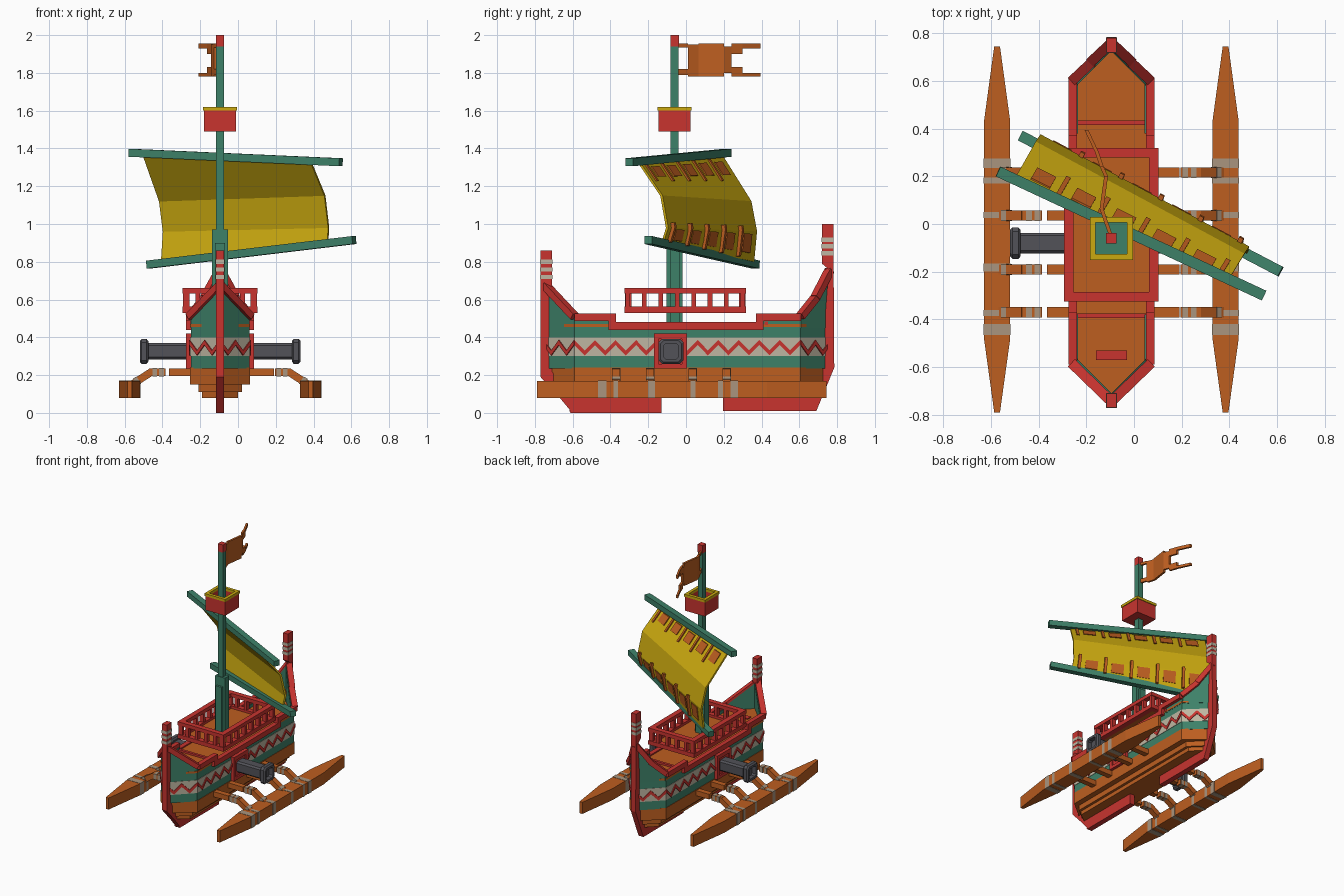
import bpy, bmesh, math
from mathutils import Vector as V

if "Cube" in bpy.data.objects:
    bpy.data.objects.remove(bpy.data.objects["Cube"])

C = -0.095  # hull centreline


def mat(name, *rgb):
    m = bpy.data.materials.new(name)
    m.diffuse_color = (*rgb, 1)
    m.use_nodes = True
    m.node_tree.nodes["Principled BSDF"].inputs["Base Color"].default_value = m.diffuse_color
    return m


RED = mat("red paint", 0.58, 0.034, 0.028)
TEAL = mat("teal paint", 0.048, 0.22, 0.14)
WOOD = mat("orange wood", 0.51, 0.112, 0.0144)
YELLOW = mat("yellow cloth", 0.60, 0.40, 0.005)
CREAM = mat("cream paint", 0.52, 0.47, 0.36)
ROPE = mat("rope binding", 0.40, 0.30, 0.21)
IRON = mat("grey iron", 0.085, 0.085, 0.098)


def build(name, verts, faces, m):
    me = bpy.data.meshes.new(name)
    me.from_pydata([tuple(v) for v in verts], [], faces)
    bm = bmesh.new()
    bm.from_mesh(me)
    bmesh.ops.recalc_face_normals(bm, faces=bm.faces)
    bm.to_mesh(me)
    bm.free()
    me.materials.append(m)
    o = bpy.data.objects.new(name, me)
    bpy.context.collection.objects.link(o)
    return o


def loft(name, a, b, m):
    """Solid between two matching loops of points."""
    n = len(a)
    sides = [(i, (i + 1) % n, n + (i + 1) % n, n + i) for i in range(n)]
    return build(name, a + b, sides + [tuple(range(n)), tuple(range(n, 2 * n))], m)


def plan(name, pts, z0, z1, m):
    return loft(name, [V((x, y, z0)) for x, y in pts], [V((x, y, z1)) for x, y in pts], m)


def side(name, pts, x0, x1, m):
    return loft(name, [V((x0, y, z)) for y, z in pts], [V((x1, y, z)) for y, z in pts], m)


def box(name, x0, x1, y0, y1, z0, z1, m):
    return plan(name, [(x0, y0), (x1, y0), (x1, y1), (x0, y1)], z0, z1, m)


def beam(name, a, b, w, h, m):
    a, b = V(a), V(b)
    s = (b - a).cross(V((0, 0, 1))).normalized() * w / 2
    t = s.cross(b - a).normalized() * h / 2
    ring = [s + t, s - t, -s - t, t - s]
    return loft(name, [a + r for r in ring], [b + r for r in ring], m)


def outline(h, bow=-0.745, stern=0.755, b=-0.59, s=0.605):
    return [(C - h, b), (C, bow), (C + h, b), (C + h, s), (C, stern), (C - h, s)]


# hull layers
plan("hull_bottom", outline(0.095, -0.66, 0.70), 0.08, 0.12, WOOD)
plan("hull_lower_plank", outline(0.115, -0.68, 0.72), 0.11, 0.16, WOOD)
plan("hull_upper_plank", outline(0.158, -0.72, 0.745), 0.15, 0.24, WOOD)
plan("hull_side", outline(0.155), 0.235, 0.455, TEAL)
plan("hull_painted_band", outline(0.158, -0.749, 0.759), 0.30, 0.40, CREAM)
plan("deck", outline(0.158, -0.74, 0.75), 0.455, 0.47, WOOD)

# zigzag plates around the hull
ol = outline(0.159, -0.751, 0.761)
for i in range(6):
    p, q = V((*ol[i], 0)), V((*ol[(i + 1) % 6], 0))
    d = (q - p).normalized()
    out = V((d.y, -d.x, 0)) * 0.006
    n = max(2, round((q - p).length / 0.055))
    step = (q - p) / n
    for k in range(n):
        za, zb = (0.315, 0.37) if k % 2 else (0.37, 0.315)
        a, b = p + step * k, p + step * (k + 1)
        up = V((0, 0, 0.022))
        quad = [a + V((0, 0, za)) - up * .5, b + V((0, 0, zb)) - up * .5,
                b + V((0, 0, zb)) + up * .7, a + V((0, 0, za)) + up * .7]
        loft("zigzag", quad, [v + out for v in quad], RED)

# gunwales, sloping bow and stern walls, gun ports, cannons, outriggers
for s in (-1, 1):
    def X(d):
        return C + s * d

    box("middle_gunwale", X(0.145), X(0.18), -0.40, 0.40, 0.44, 0.48, RED)
    for a, b in ((-0.59, -0.38), (0.38, 0.61)):
        box("raised_side", X(0.14), X(0.156), a, b, 0.45, 0.495, TEAL)
        box("raised_gunwale", X(0.145), X(0.18), a, b, 0.487, 0.525, RED)
    for y in (-0.39, 0.39):
        box("gunwale_step", X(0.145), X(0.18), y - 0.02, y + 0.02, 0.44, 0.525, RED)
    bow = [(0.155, -0.59, 0.50), (0.0, -0.745, 0.665)]
    stern = [(0.155, 0.605, 0.50), (0.075, 0.685, 0.60), (0.0, 0.76, 0.745)]
    for path in (bow, stern):
        inward = 0.035 if path is bow else -0.035
        for (d0, y0, z0), (d1, y1, z1) in zip(path, path[1:]):
            lo = [V((X(d0), y0, .45)), V((X(d1), y1, .45)), V((X(d1), y1, z1)), V((X(d0), y0, z0))]
            loft("end_wall", lo, [v + V((0, inward, 0)) for v in lo], TEAL)
            beam("end_rail", (X(d0 + .005), y0, z0 + .01), (X(d1), y1, z1 + .01), 0.042, 0.036, RED)

    # gun port frame: four bars around a dark plate
    for y0, y1, z0, z1 in ((-.17, .005, .235, .26), (-.17, .005, .39, .42),
                           (-.17, -.145, .235, .42), (-.02, .005, .235, .42)):
        box("gun_port_frame", X(0.15), X(0.18), y0, y1, z0, z1, RED)
    box("gun_port", X(0.15), X(0.17), -.15, -.015, .255, .395, RED)

    def ring(d, r):
        c = r * 0.72
        return [V((X(d), -0.08 + a, 0.326 + b)) for a, b in
                ((r, c), (c, r), (-c, r), (-r, c), (-r, -c), (-c, -r), (c, -r), (r, -c))]
    loft("cannon_barrel", ring(0.15, 0.043), ring(0.39, 0.043), IRON)
    rs = ring(0.38, .055) + ring(.39, .066) + ring(.415, .066) + ring(.425, .056) + ring(.425, .04) + ring(.385, .04)
    fs = [(8 * k + i, 8 * k + (i + 1) % 8, 8 * k + 8 + (i + 1) % 8, 8 * k + 8 + i)
          for k in range(5) for i in range(8)]
    build("cannon_muzzle", rs, fs + [tuple(range(8)), tuple(range(40, 48))], IRON)

    # outrigger float with bindings
    f = X(0.479)
    plan("outrigger_float", [(f - .012, -.79), (f + .012, -.79), (f + .055, -.48), (f + .055, .43),
                             (f + .012, .745), (f - .012, .745), (f - .055, .43), (f - .055, -.48)],
         0.08, 0.17, WOOD)
    for y0, y1 in ((.17, .195), (.235, .275), (.025, .05), (-.20, -.165), (-.385, -.36), (-.465, -.42)):
        box("float_binding", f - .057, f + .057, y0, y1, .078, .172, ROPE)
    for y in (0.215, 0.035, -0.19, -0.37):
        gap = 0.27 if s < 0 else 0.285
        beam("arm_inner", (X(0.10), y, .215), (X(gap), y, .215), .042, .04, WOOD)
        beam("arm_middle", (X(0.29), y, .215), (X(0.375), y, .215), .042, .04, WOOD)
        beam("arm_outer", (X(0.365), y, .216), (X(0.475), y, .145), .042, .04, WOOD)
        for d in (0.31, 0.345):
            box("arm_binding", X(d - .012), X(d + .012), y - .0225, y + .0225, .193, .237, ROPE)
        beam("arm_end_binding", (X(0.43), y, .174), (X(0.45), y, .161), .046, .046, ROPE)

# stem, stern post and keels
side("bow_stem_and_keel", [(-.77, .86), (-.71, .86), (-.71, .22), (-.62, .08), (-.13, .08),
                           (-.13, .01), (-.61, .01), (-.66, .07), (-.77, .19)], C - .021, C + .021, RED)
side("stern_post_and_keel", [(.72, 1), (.78, 1), (.785, .24), (.74, .13), (.69, .01), (.195, .01), (.195, .08),
                             (.64, .08), (.70, .24), (.74, .55), (.755, .76), (.72, .79)], C - .021, C + .021, RED)
side("keel_shoe", [(-.61, 0), (-.13, 0), (-.13, .012), (-.62, .012)], C - .021, C + .021, RED)
for y, zs in ((-.74, (.72, .76, .80)), (.75, (.845, .882, .917))):
    for z in zs:
        box("post_stripe", C - .023, C + .023, y - .032, y + .032, z - .011, z + .011, CREAM)

# deck fittings
for y in (-.385, .425):
    box("deck_crossbar", C - .16, C + .16, y - .01, y + .01, .465, .485, RED)
box("deck_hatch", C - .065, C + .065, -.57, -.53, .465, .478, RED)

# raised platform with open railing
x0, x1, y0, y1 = C - .198, C + .198, -.325, .318
box("platform_floor", x0 + .02, x1 - .02, y0 + .02, y1 - .02, .53, .543, WOOD)
for z0, z1 in ((.53, .562), (.632, .66)):
    for a in (x0, x1 - .04):
        box("railing_long_bar", a, a + .04, y0, y1, z0, z1, RED)
    for b in (y0, y1 - .04):
        box("railing_cross_bar", x0, x1, b, b + .04, z0, z1, RED)
for i in range(8):
    y = y0 + .017 + i * (y1 - y0 - .034) / 7
    for a in (x0 + .003, x1 - .037):
        box("railing_post", a, a + .034, y - .012, y + .012, .555, .64, RED)
for i in range(1, 5):
    x = x0 + i * (x1 - x0) / 5
    for b in (y0 + .003, y1 - .037):
        box("railing_end_post", x - .012, x + .012, b, b + .034, .555, .64, RED)

# mast and lookout
M = -0.06
box("mast", C - .021, C + .021, M - .021, M + .021, .45, 1.94, TEAL)
box("mast_cap", C - .022, C + .022, M - .022, M + .022, 1.94, 2.0, RED)
box("mast_base_wide", C - .042, C + .042, M - .026, M + .026, .45, .97, TEAL)
box("mast_base_deep", C - .026, C + .026, M - .042, M + .042, .45, .90, TEAL)
box("lookout_floor", C - .08, C + .08, M - .08, M + .08, 1.50, 1.53, TEAL)
box("lookout_bottom", C - .085, C + .085, M - .085, M + .085, 1.49, 1.505, RED)
for s in (-1, 1):
    for nm, o, i, z0, z1, m in (("wall", .085, .068, 1.49, 1.60, RED), ("rim", .09, .066, 1.60, 1.62, YELLOW)):
        box("lookout_" + nm, C + s * i, C + s * o, M - o, M + o, z0, z1, m)
        box("lookout_" + nm, C - i, C + i, M + s * i, M + s * o, z0, z1, m)

# waving swallow-tailed flag, in strips
flag = [(-.10, -.04), (-.118, .01), (-.136, .065), (-.117, .20), (-.135, .24), (-.155, .30), (-.20, .395)]
rows = [((1.935, 1.955), (1.79, 1.82)), ((1.78, 1.95),), ((1.78, 1.955),), ((1.80, 1.94),),
        ((1.90, 1.955), (1.78, 1.83)), ((1.93, 1.955), (1.78, 1.80))]
for a, b, spans in zip(flag, flag[1:], rows):
    for z0, z1 in spans:
        q = [V((*a, z0)), V((*b, z0)), V((*b, z1)), V((*a, z1))]
        loft("flag", [v - V((.008, 0, 0)) for v in q], [v + V((.008, 0, 0)) for v in q], WOOD)

# yards and folded sail
beam("upper_yard", (-.57, .22, 1.377), (.545, -.30, 1.327), .045, .042, TEAL)
beam("lower_yard", (-.475, .37, .785), (.615, -.20, .915), .045, .042, TEAL)
L = [V(p) for p in ((-.50, .19, 1.36), (-.415, .34, 1.12), (-.395, .37, .96), (-.405, .355, .80))]
R = [V(p) for p in ((.39, -.245, 1.32), (.46, -.13, 1.15), (.48, -.10, .98), (.475, -.125, .90))]
N = V((.45, .89, .15)).normalized()


def on_sail(u, t, off):
    k = min(2, int(t))
    return L[k].lerp(L[k + 1], t - k).lerp(R[k].lerp(R[k + 1], t - k), u) + N * off


def patch(name, u0, u1, t0, t1, a, b, m):
    uv = ((u0, t0), (u1, t0), (u1, t1), (u0, t1))
    loft(name, [on_sail(*c, a) for c in uv], [on_sail(*c, b) for c in uv], m)


loop = [p - N * .007 for p in L] + [p + N * .007 for p in reversed(L)]
loop2 = [p - N * .007 for p in R] + [p + N * .007 for p in reversed(R)]
loft("sail", loop, loop2, YELLOW)
for i in range(5):
    u = 0.06 + i * 0.19
    patch("upper_sail_patch", u, u + .09, .12, .42, .005, .013, WOOD)
    patch("lower_sail_patch", u, u + .09, 2.1, 2.75, .005, .013, WOOD)
    patch("upper_sail_tie", u + .125, u + .145, .05, .55, .005, .016, WOOD)
    patch("lower_sail_tie", u + .125, u + .145, 1.85, 2.0, .005, .028, WOOD)
    patch("lower_sail_tie", u + .125, u + .145, 2.0, 2.95, .005, .028, WOOD)
